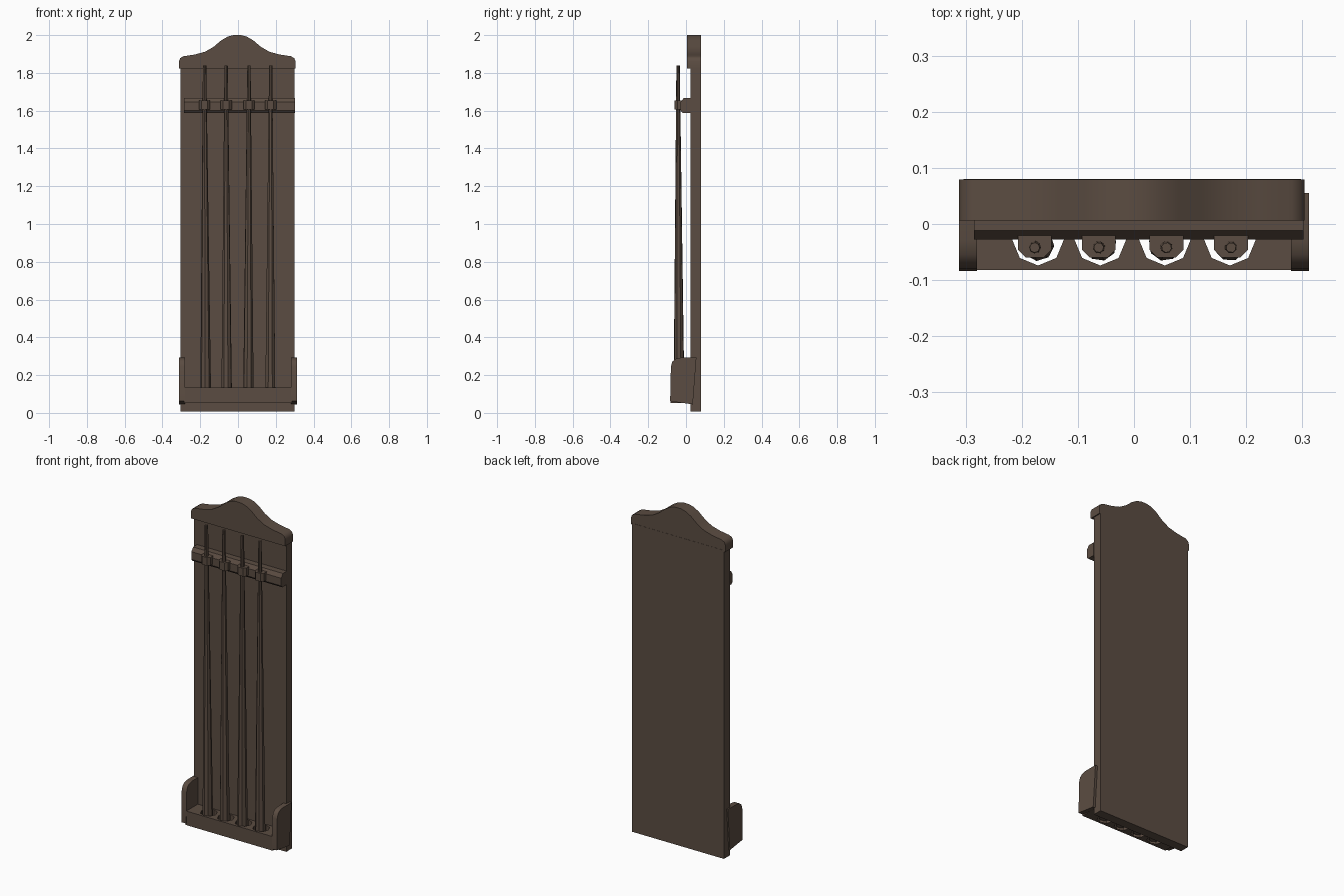
import bpy
import bmesh
from mathutils import Vector

cube = bpy.data.objects.get("Cube")
if cube:
    bpy.data.objects.remove(cube, do_unlink=True)

wood = bpy.data.materials.new("dark_brown_wood")
wood.use_nodes = True
BROWN = (0.105, 0.073, 0.054, 1)
wood.diffuse_color = BROWN
wood.node_tree.nodes["Principled BSDF"].inputs["Base Color"].default_value = BROWN


def finish(name, bm, smooth=False):
    bmesh.ops.recalc_face_normals(bm, faces=bm.faces)
    mesh = bpy.data.meshes.new(name)
    bm.to_mesh(mesh)
    bm.free()
    mesh.materials.append(wood)
    obj = bpy.data.objects.new(name, mesh)
    bpy.context.collection.objects.link(obj)
    if smooth:
        bpy.ops.object.select_all(action='DESELECT')
        obj.select_set(True)
        bpy.context.view_layer.objects.active = obj
        bpy.ops.object.shade_smooth_by_angle(angle=0.7)
    return obj


def extrude(name, points, depth, smooth=False):
    """Extrude a closed outline of 3D points along the depth vector."""
    bm = bmesh.new()
    face = bm.faces.new([bm.verts.new(p) for p in points])
    new = bmesh.ops.extrude_face_region(bm, geom=[face])["geom"]
    bmesh.ops.translate(bm, vec=Vector(depth),
                        verts=[v for v in new if isinstance(v, bmesh.types.BMVert)])
    return finish(name, bm, smooth)


def box(name, x0, x1, y0, y1, z0, z1):
    outline = [(x0, y0, z0), (x1, y0, z0), (x1, y0, z1), (x0, y0, z1)]
    return extrude(name, outline, (0, y1 - y0, 0))


def cone(name, base, tip, r_base, r_tip, sides, smooth=False):
    """Tapered rod running from base to tip."""
    base, tip = Vector(base), Vector(tip)
    axis = tip - base
    bm = bmesh.new()
    bmesh.ops.create_cone(bm, cap_ends=True, segments=sides, radius1=r_base,
                          radius2=r_tip, depth=axis.length)
    turn = axis.to_track_quat('Z', 'Y').to_matrix().to_4x4()
    bmesh.ops.transform(bm, matrix=turn, verts=bm.verts)
    bmesh.ops.translate(bm, vec=(base + tip) / 2, verts=bm.verts)
    return finish(name, bm, smooth)


# Back board
box("back_board", -0.304, 0.298, 0.025, 0.08, 0.008, 1.83)

# Curved crown, mirrored outline
half = [(0.308, 1.822), (0.308, 1.862), (0.302, 1.878), (0.285, 1.888),
        (0.225, 1.897), (0.17, 1.912), (0.125, 1.938), (0.085, 1.972),
        (0.05, 1.992), (0.02, 2.0)]
crown = half + [(-x, z) for x, z in reversed(half)]
extrude("crown", [(x - 0.004, 0.006, z) for x, z in crown], (0, 0.073, 0), True)

# Upper rail with softened front edges
rail = [(0.027, 1.588), (-0.018, 1.588), (-0.028, 1.6), (-0.028, 1.645),
        (-0.012, 1.667), (0.027, 1.667)]
extrude("upper_rail", [(-0.285, y, z) for y, z in rail], (0.587, 0, 0))

# Shelf at the foot
shelf = box("shelf", -0.285, 0.285, -0.082, 0.027, 0.052, 0.135)

# Side brackets with rounded front corners
side = [(0.036, 0.045), (-0.084, 0.062), (-0.08, 0.245), (-0.072, 0.272),
        (-0.055, 0.286), (-0.03, 0.292), (0.055, 0.292)]
for name, x in (("right_bracket", -0.312), ("left_bracket", 0.28)):
    extrude(name, [(x, y, z) for y, z in side], (0.032, 0, 0), True)

# Cues, their clips and the sockets cut through the shelf
cutters = []
for i, (x_low, x_top) in enumerate(((-0.171, -0.177), (-0.06, -0.063),
                                    (0.055, 0.058), (0.171, 0.173)), 1):
    cone(f"cue_{i}", (x_low, -0.037, 0.06), (x_top, -0.042, 1.838),
         0.029, 0.009, 8, True)
    clip = [(-0.03, -0.02), (-0.03, -0.046), (-0.016, -0.06),
            (0.016, -0.06), (0.03, -0.046), (0.03, -0.02)]
    extrude(f"clip_{i}", [(x_top + x, y, 1.607) for x, y in clip], (0, 0, 0.048))
    cutters.append(cone(f"socket_cutter_{i}", (x_low, -0.028, 0.0),
                        (x_low, -0.028, 0.3), 0.046, 0.046, 8))

for cutter in cutters:
    cutter.hide_render = True
    cut = shelf.modifiers.new("socket", 'BOOLEAN')
    cut.operation = 'DIFFERENCE'
    cut.solver = 'EXACT'
    cut.object = cutter

# Bake the sockets and discard the cutters
bpy.context.view_layer.update()
graph = bpy.context.evaluated_depsgraph_get()
baked = bpy.data.meshes.new_from_object(shelf.evaluated_get(graph))
shelf.modifiers.clear()
shelf.data = baked
for cutter in cutters:
    bpy.data.objects.remove(cutter, do_unlink=True)
